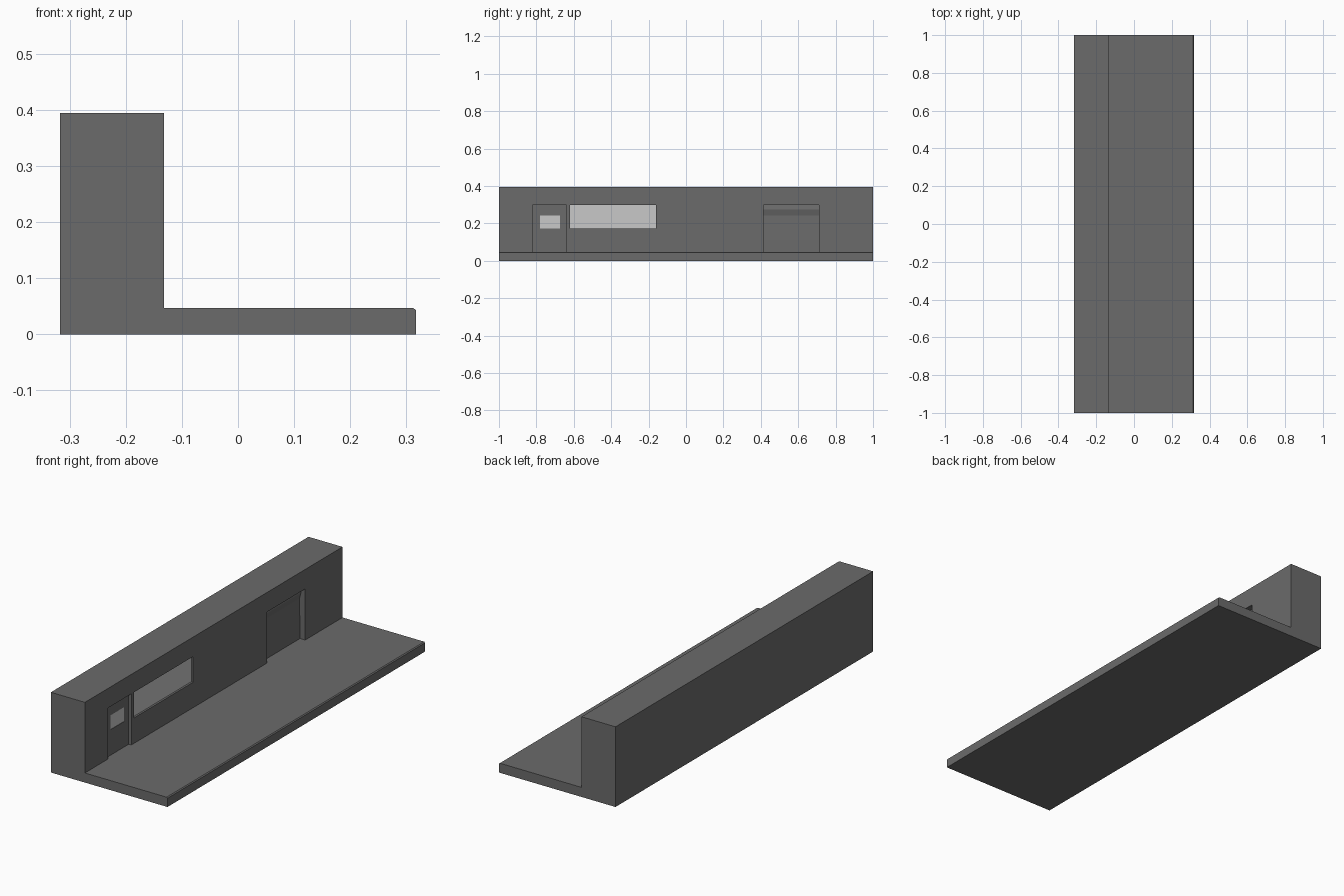
import bpy, bmesh

if "Cube" in bpy.data.objects:
    bpy.data.objects.remove(bpy.data.objects["Cube"])

SLAB, ROOF = 0.047, 0.394          # floor and roof heights
BACK, WALL, EDGE = -0.317, -0.132, 0.317


def material(name, value):
    m = bpy.data.materials.new(name)
    m.diffuse_color = (value, value, value, 1)
    m.use_nodes = True
    m.node_tree.nodes["Principled BSDF"].inputs["Base Color"].default_value = m.diffuse_color
    return m


grey = material("grey concrete", 0.147)
pale = material("pale glass", 0.578)


def extrude_y(name, profile, y0, y1, mat):
    """Prism: an (x, z) outline extruded along y."""
    bm = bmesh.new()
    face = bm.faces.new([bm.verts.new((x, y0, z)) for x, z in profile])
    ext = bmesh.ops.extrude_face_region(bm, geom=[face])
    verts = [v for v in ext["geom"] if isinstance(v, bmesh.types.BMVert)]
    bmesh.ops.translate(bm, verts=verts, vec=(0, y1 - y0, 0))
    bmesh.ops.recalc_face_normals(bm, faces=bm.faces)
    mesh = bpy.data.meshes.new(name)
    bm.to_mesh(mesh)
    bm.free()
    mesh.materials.append(mat)
    ob = bpy.data.objects.new(name, mesh)
    bpy.context.collection.objects.link(ob)
    return ob


def block(name, x0, x1, y0, y1, z0, z1, mat):
    return extrude_y(name, [(x0, z0), (x1, z0), (x1, z1), (x0, z1)], y0, y1, mat)


# Building and forecourt as one L-shaped body
shell = extrude_y("building_and_forecourt", [
    (BACK, 0), (EDGE, 0), (EDGE, SLAB - 0.004), (EDGE - 0.005, SLAB),
    (WALL, SLAB), (WALL, ROOF), (BACK, ROOF)], -1, 1, grey)


def recess(name, depth, y0, y1, z0, z1):
    """Cut a shallow opening into the street wall."""
    cutter = block(name, WALL - depth, WALL + 0.05, y0, y1, z0, z1, grey)
    cutter.hide_render = True
    mod = shell.modifiers.new(name, 'BOOLEAN')
    mod.operation, mod.solver, mod.object = 'DIFFERENCE', 'EXACT', cutter
    bpy.context.view_layer.objects.active = shell
    bpy.ops.object.modifier_apply(modifier=name)
    bpy.data.objects.remove(cutter)


# Openings: door, door window, shop window, garage
recess("door_opening", 0.014, -0.82, -0.64, SLAB, 0.298)
recess("door_window_opening", 0.020, -0.78, -0.675, 0.172, 0.243)
recess("shop_window_opening", 0.014, -0.62, -0.16, 0.172, 0.298)
recess("garage_opening", 0.034, 0.415, 0.71, SLAB, 0.298)

# Window panes
for name, depth, y0, y1, z0, z1 in [
        ("door_window", 0.020, -0.78, -0.675, 0.172, 0.243),
        ("shop_window", 0.014, -0.62, -0.16, 0.172, 0.298)]:
    block(name, WALL - depth, WALL - depth + 0.004, y0, y1, z0, z1, pale)

# Garage door with slightly tilted panels
panels = [(0.028, SLAB), (0.028, 0.11), (0.030, 0.178), (0.031, 0.243),
          (0.023, 0.273), (0.028, 0.298)]
extrude_y("garage_door", [(WALL - 0.034, 0.298), (WALL - 0.034, SLAB)]
          + [(WALL - d, z) for d, z in panels], 0.415, 0.71, grey)
